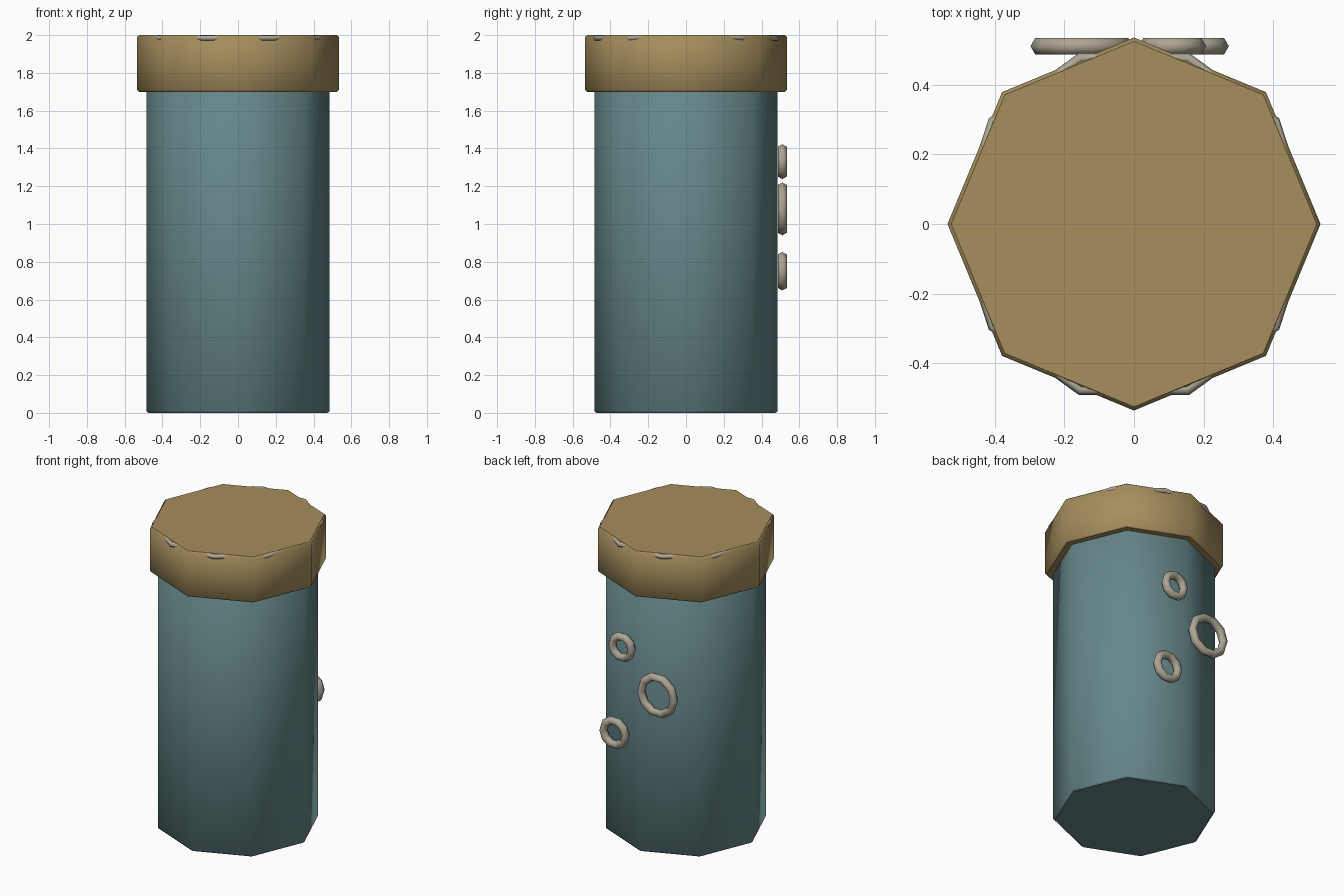
import bpy, math

if "Cube" in bpy.data.objects:
    bpy.data.objects.remove(bpy.data.objects["Cube"])


def material(name, rgb):
    m = bpy.data.materials.new(name)
    m.diffuse_color = (*rgb, 1)
    m.use_nodes = True
    m.node_tree.nodes["Principled BSDF"].inputs["Base Color"].default_value = m.diffuse_color
    return m


TEAL = material("teal", (0.13, 0.24, 0.25))
TAN = material("tan", (0.38, 0.27, 0.11))
GREY = material("warm_grey", (0.42, 0.38, 0.30))


def finish(obj, name, mat, angle):
    obj.name = name
    obj.data.materials.append(mat)
    bpy.ops.object.shade_smooth_by_angle(angle=math.radians(angle))
    return obj


def octagon(name, r, z0, z1, bevel, mat):
    # eight-sided prism with corners on the axes and softened rims
    bpy.ops.mesh.primitive_cylinder_add(vertices=8, radius=r, depth=z1 - z0,
                                        location=(0, 0, (z0 + z1) / 2))
    obj = bpy.context.object
    mod = obj.modifiers.new("rim_bevel", 'BEVEL')
    mod.width = bevel
    mod.segments = 1
    mod.limit_method = 'ANGLE'
    mod.angle_limit = math.radians(60)
    bpy.ops.object.modifier_apply(modifier=mod.name)
    finish(obj, name, mat, 50)
    for p in obj.data.polygons:
        if abs(p.normal.z) > 0.99:
            p.use_smooth = False
    return obj


def ring(name, loc, major, minor, rot=(0, 0, 0)):
    bpy.ops.mesh.primitive_torus_add(location=loc, rotation=rot,
                                     major_segments=10, minor_segments=6,
                                     major_radius=major, minor_radius=minor)
    return finish(bpy.context.object, name, GREY, 62)


# Body and cap
octagon("body", 0.485, 0, 1.75, 0.01, TEAL)
octagon("cap", 0.535, 1.70, 2.0, 0.01, TAN)

# Rim ring, mostly sunk into the top of the cap
ring("cap_rim_ring", (0, 0, 1.985), 0.50, 0.015)

# Three loose rings on the back face
for name, x, z, major in (("back_ring_large", -0.15, 1.08, 0.12),
                          ("back_ring_upper", 0.11, 1.33, 0.07),
                          ("back_ring_lower", 0.165, 0.75, 0.08)):
    ring(name, (x, 0.51, z), major, 0.027, (math.pi / 2, 0, 0))
